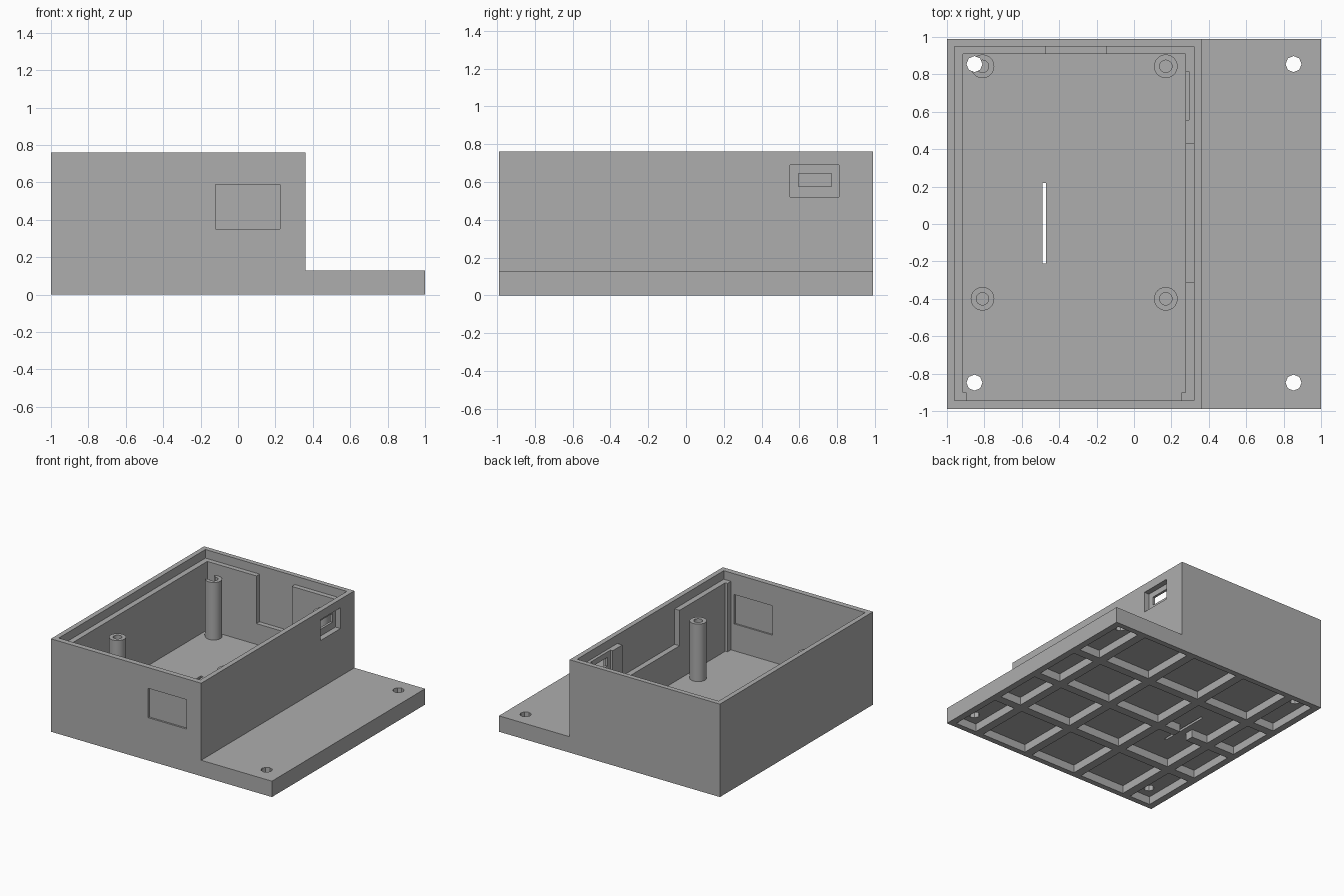
import bpy, bmesh, math
from mathutils import Matrix, Vector

old = bpy.data.objects.get("Cube")
if old:
    bpy.data.objects.remove(old, do_unlink=True)

grey = bpy.data.materials.new("plain grey")
grey.use_nodes = True
grey.diffuse_color = (0.42, 0.42, 0.42, 1)
grey.node_tree.nodes["Principled BSDF"].inputs["Base Color"].default_value = (0.42, 0.42, 0.42, 1)


def make(name, bm):
    bmesh.ops.recalc_face_normals(bm, faces=bm.faces)
    mesh = bpy.data.meshes.new(name)
    bm.to_mesh(mesh)
    bm.free()
    mesh.materials.append(grey)
    obj = bpy.data.objects.new(name, mesh)
    bpy.context.collection.objects.link(obj)
    return obj


def block(name, x, y, z):
    bm = bmesh.new()
    spans = (x, y, z)
    centre = Vector([(a + b) / 2 for a, b in spans])
    size = [b - a for a, b in spans] + [1]
    bmesh.ops.create_cube(bm, size=1, matrix=Matrix.Translation(centre) @ Matrix.Diagonal(size))
    return make(name, bm)


def cylinder(name, x, y, radius, z, sides):
    bm = bmesh.new()
    bmesh.ops.create_cone(bm, cap_ends=True, segments=sides, radius1=radius, radius2=radius,
                          depth=z[1] - z[0],
                          matrix=Matrix.Translation((x, y, (z[0] + z[1]) / 2)))
    return make(name, bm)


def combine(target, tool, operation="DIFFERENCE"):
    mod = target.modifiers.new("combine", "BOOLEAN")
    mod.operation = operation
    mod.solver = "EXACT"
    mod.object = tool
    bpy.context.view_layer.objects.active = target
    bpy.ops.object.modifier_apply(modifier=mod.name)
    bpy.data.objects.remove(tool, do_unlink=True)


def cut(x, y, z):
    combine(case, block("cutter", x, y, z))


# Case body with side flange, extruded from its step profile
FLOOR, RECESS, LEDGE, TOP = 0.13, 0.065, 0.69, 0.76
bm = bmesh.new()
profile = [(-1, 0), (1, 0), (1, FLOOR), (0.36, FLOOR), (0.36, TOP), (-1, TOP)]
face = bm.faces.new([bm.verts.new((x, -0.99, z)) for x, z in profile])
ext = bmesh.ops.extrude_face_region(bm, geom=[face])
bmesh.ops.translate(bm, vec=(0, 1.98, 0),
                    verts=[v for v in ext["geom"] if isinstance(v, bmesh.types.BMVert)])
case = make("enclosure_base", bm)

# Main cavity, lid rebate and wall reliefs
cut((-0.915, 0.275), (-0.9, 0.91), (FLOOR, 1))
cut((-0.96, 0.32), (-0.945, 0.95), (LEDGE, 1))
cut((-0.895, 0.255), (-0.945, -0.85), (FLOOR, 0.72))
cut((-0.47, -0.15), (0.85, 0.95), (0.30, 0.72))
cut((0.2, 0.32), (-0.31, 0.43), (0.40, 0.72))

# Connector opening in the flange-side wall
cut((0.2, 0.295), (0.555, 0.815), (0.52, 0.72))
cut((0.315, 0.5), (0.55, 0.81), (0.52, LEDGE))
cut((0.2, 0.5), (0.595, 0.77), (0.575, 0.645))

# Thin display panel recessed on both faces of the front wall
cut((-0.12, 0.225), (-1.1, -0.975), (0.35, 0.59))
cut((-0.12, 0.225), (-0.958, -0.9), (0.35, 0.59))

# Underside pockets separated by ribs
RIB, RIM = 0.035, 0.945
xs = (-RIM - RIB, -0.72, -0.24, 0.24, 0.72, RIM + RIB)
ys = (-RIM - RIB, -0.46, 0, 0.46, RIM + RIB)
for x0, x1 in zip(xs, xs[1:]):
    for y0, y1 in zip(ys, ys[1:]):
        cut((x0 + RIB, x1 - RIB), (y0 + RIB, y1 - RIB), (-0.1, RECESS))

# Cable slot with a gap in the rib below it
cut((-0.54, -0.42), (-0.1, 0.1), (-0.1, RECESS))
cut((-0.49, -0.47), (-0.21, 0.22), (-0.1, 0.3))

# Hollow screw posts
for x in (-0.81, 0.17):
    for y in (-0.4, 0.843):
        combine(case, cylinder("post", x, y, 0.063, (FLOOR - 0.02, 0.6), 32), "UNION")
        combine(case, cylinder("bore", x, y, 0.033, (0.2, 0.8), 24))

# Corner mounting holes
for x in (-0.853, 0.853):
    for y in (-0.848, 0.855):
        combine(case, cylinder("hole", x, y, 0.043, (-0.1, 0.72), 8))

bpy.ops.object.select_all(action="DESELECT")
case.select_set(True)
bpy.context.view_layer.objects.active = case
bpy.ops.object.shade_smooth_by_angle(angle=math.radians(30))
